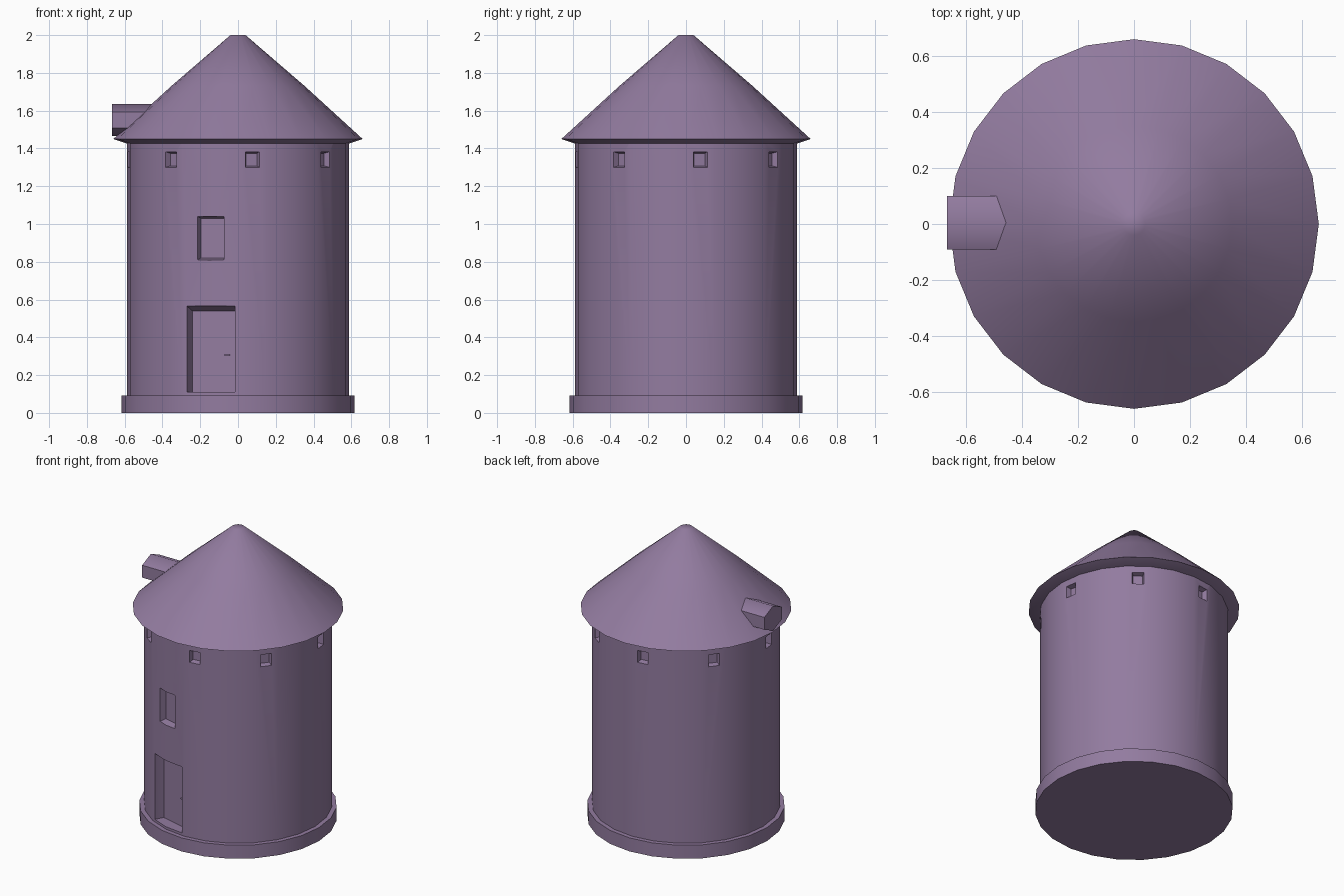
import bpy, bmesh
from math import sin, cos, pi, radians

if "Cube" in bpy.data.objects:
    bpy.data.objects.remove(bpy.data.objects["Cube"])

SIDES = 24
mat = bpy.data.materials.new("plaster")
mat.diffuse_color = (0.29, 0.2, 0.35, 1)
mat.use_nodes = True
mat.node_tree.nodes["Principled BSDF"].inputs["Base Color"].default_value = mat.diffuse_color


def make(name, bm):
    bmesh.ops.recalc_face_normals(bm, faces=bm.faces)
    me = bpy.data.meshes.new(name)
    bm.to_mesh(me)
    bm.free()
    ob = bpy.data.objects.new(name, me)
    bpy.context.collection.objects.link(ob)
    me.materials.append(mat)
    return ob


def select(ob):
    bpy.ops.object.select_all(action='DESELECT')
    bpy.context.view_layer.objects.active = ob
    ob.select_set(True)


def smooth(ob, deg):
    select(ob)
    bpy.ops.object.shade_smooth_by_angle(angle=radians(deg))


def loft(bm, rings):
    """Skin a list of equal-length vertex loops and cap both ends."""
    rings = [[bm.verts.new(p) for p in r] for r in rings]
    n = len(rings[0])
    for a, b in zip(rings, rings[1:]):
        for i in range(n):
            j = (i + 1) % n
            bm.faces.new((a[i], a[j], b[j], b[i]))
    bm.faces.new(rings[0])
    bm.faces.new(rings[-1])


def turned(name, profile, deg=30):
    bm = bmesh.new()
    loft(bm, [[(r * cos(2 * pi * i / SIDES), r * sin(2 * pi * i / SIDES), z)
               for i in range(SIDES)] for r, z in profile])
    ob = make(name, bm)
    smooth(ob, deg)
    return ob


def on_wall(deg, radius, side, z):
    """Point on the wall; the angle runs from the front (-y) towards +x."""
    a = radians(deg)
    return (radius * sin(a) + side * cos(a), -radius * cos(a) + side * sin(a), z)


def recess(bm, deg, sections):
    """Tapered block; each section is radius, half width, bottom, top."""
    loft(bm, [[on_wall(deg, r, s * w, z)
               for s, z in ((-1, z0), (1, z0), (1, z1), (-1, z1))]
              for r, w, z0, z1 in sections])


# Foundation ring and conical roof
turned("foundation", [(0.618, 0), (0.618, 0.093)])
turned("roof", [(0.57, 1.42), (0.66, 1.45), (0.35, 1.733), (0.04, 2.0)], 50)

# Tower wall with recessed door, window and eight vents
wall = turned("tower_wall", [(0.588, 0.05), (0.588, 1.44)])
bm = bmesh.new()
recess(bm, -14.5, [(0.66, 0.132, 0.11, 0.565), (0.57, 0.132, 0.11, 0.565),
                   (0.51, 0.117, 0.11, 0.54)])
recess(bm, -14.4, [(0.66, 0.0725, 0.81, 1.04), (0.582, 0.0725, 0.81, 1.04),
                   (0.54, 0.063, 0.82, 1.03)])
for k in range(8):
    recess(bm, 7.5 + 45 * k, [(0.66, 0.037, 1.30, 1.382), (0.583, 0.037, 1.30, 1.382),
                              (0.55, 0.029, 1.308, 1.374)])
cutter = make("recess_cutter", bm)
cutter.hide_render = True
mod = wall.modifiers.new("recesses", 'BOOLEAN')
mod.operation = 'DIFFERENCE'
mod.solver = 'EXACT'
mod.object = cutter
select(wall)
bpy.ops.object.modifier_apply(modifier=mod.name)
bpy.data.objects.remove(cutter)
smooth(wall, 30)

# Door handle
bm = bmesh.new()
recess(bm, -14.5, [(0.505, 0.015, 0.303, 0.309), (0.522, 0.015, 0.303, 0.309)])
handle = make("door_handle", bm)
handle.location = (0.077, -0.02 + 0.0, 0)
# slide along the door plane
handle.location = (0.073 * cos(radians(-14.5)), 0.073 * sin(radians(-14.5)), 0)

# Six-sided sail shaft through the roof
bm = bmesh.new()
loft(bm, [[(x, 0.004 + 0.11 * sin(pi * i / 3), 1.55 + 0.085 * cos(pi * i / 3))
           for i in range(6)] for x in (-0.667, -0.44)])
smooth(make("sail_shaft", bm), 55)
